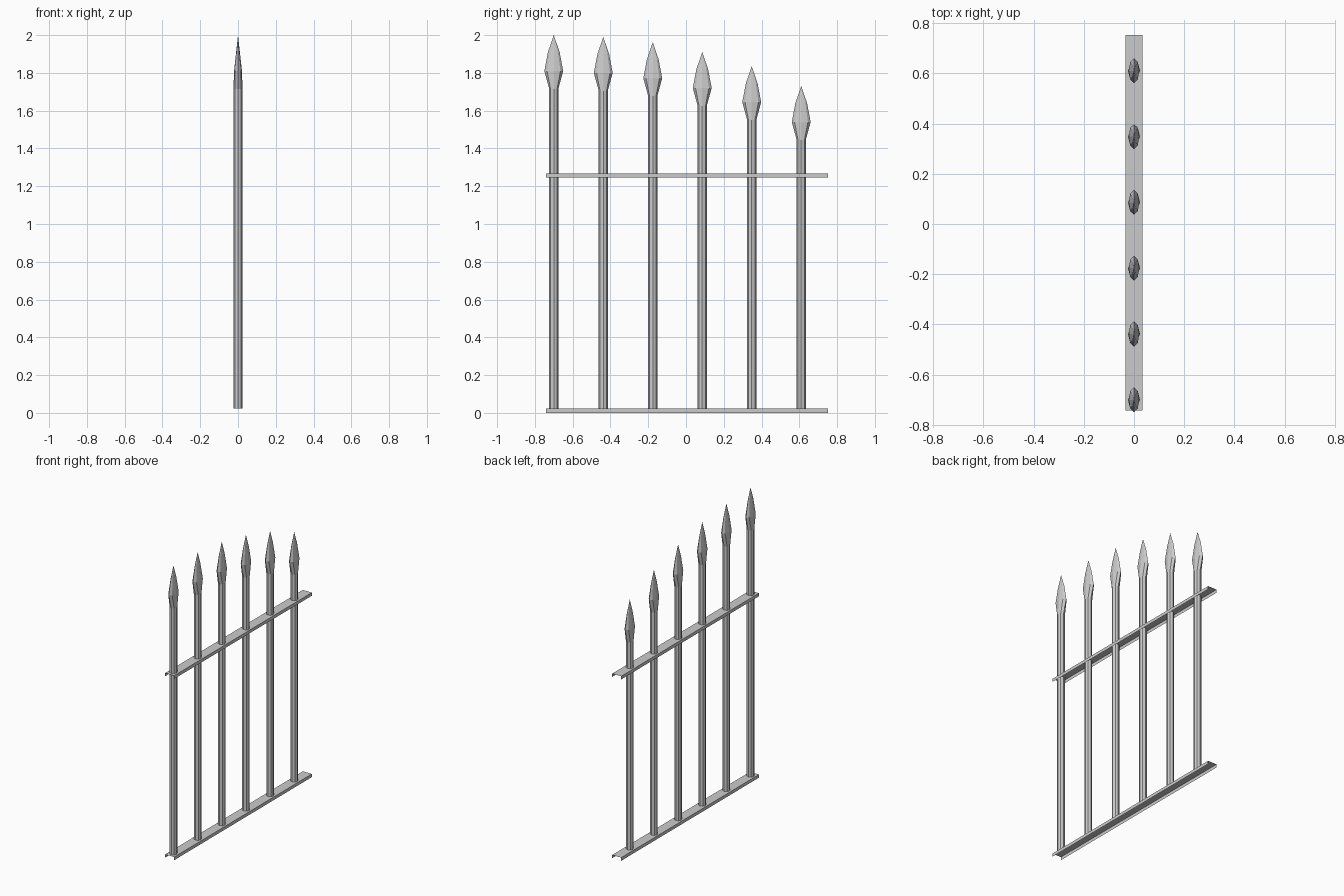
import bpy
import bmesh
import math

cube = bpy.data.objects.get("Cube")
if cube:
    bpy.data.objects.remove(cube, do_unlink=True)

iron = bpy.data.materials.new("grey iron")
iron.use_nodes = True
iron.diffuse_color = (0.6, 0.6, 0.6, 1)
iron.node_tree.nodes["Principled BSDF"].inputs["Base Color"].default_value = (0.6, 0.6, 0.6, 1)

SIDES = 8
RADIUS = 0.024
RAIL_TOP = 0.022


def finish(name, bm):
    mesh = bpy.data.meshes.new(name)
    bm.to_mesh(mesh)
    bm.free()
    mesh.materials.append(iron)
    obj = bpy.data.objects.new(name, mesh)
    bpy.context.collection.objects.link(obj)
    return obj


def loft(bm, rings):
    """Skin elliptical rings given as (z, x radius, y radius)."""
    loops = []
    for z, rx, ry in rings:
        angles = [2 * math.pi * i / SIDES for i in range(SIDES)]
        loops.append([bm.verts.new((rx * math.cos(a), ry * math.sin(a), z)) for a in angles])
    for low, high in zip(loops, loops[1:]):
        for i in range(SIDES):
            j = (i + 1) % SIDES
            bm.faces.new((low[i], low[j], high[j], high[i]))
    return loops


# Upright bar with a leaf-shaped spear head
def spear(name, y, top):
    bm = bmesh.new()
    loops = loft(bm, [
        (RAIL_TOP, RADIUS, RADIUS),
        (top - 0.285, RADIUS, RADIUS),
        (top - 0.19, 0.021, 0.05),
        (top - 0.09, 0.010, 0.031),
    ])
    tip = bm.verts.new((0, 0, top))
    last = loops[-1]
    for i in range(SIDES):
        bm.faces.new((last[i], last[(i + 1) % SIDES], tip))
    bm.faces.new(list(reversed(loops[0])))
    finish(name, bm).location.y = y


# Thin channel rail, open underneath and at both ends
def rail(name, top):
    bm = bmesh.new()
    profile = [(0.034, top - 0.022), (0.034, top), (-0.034, top), (-0.034, top - 0.022)]
    ends = [[bm.verts.new((x, y, z)) for x, z in profile] for y in (-0.742, 0.752)]
    for i in range(3):
        bm.faces.new((ends[0][i], ends[0][i + 1], ends[1][i + 1], ends[1][i]))
    bmesh.ops.reverse_faces(bm, faces=bm.faces)
    finish(name, bm)


for index, top in enumerate((2.0, 1.99, 1.962, 1.91, 1.835, 1.73)):
    spear(f"spear_bar_{index + 1}", -0.70 + 0.262 * index, top)

rail("lower_rail", RAIL_TOP)
rail("upper_rail", 1.267)
